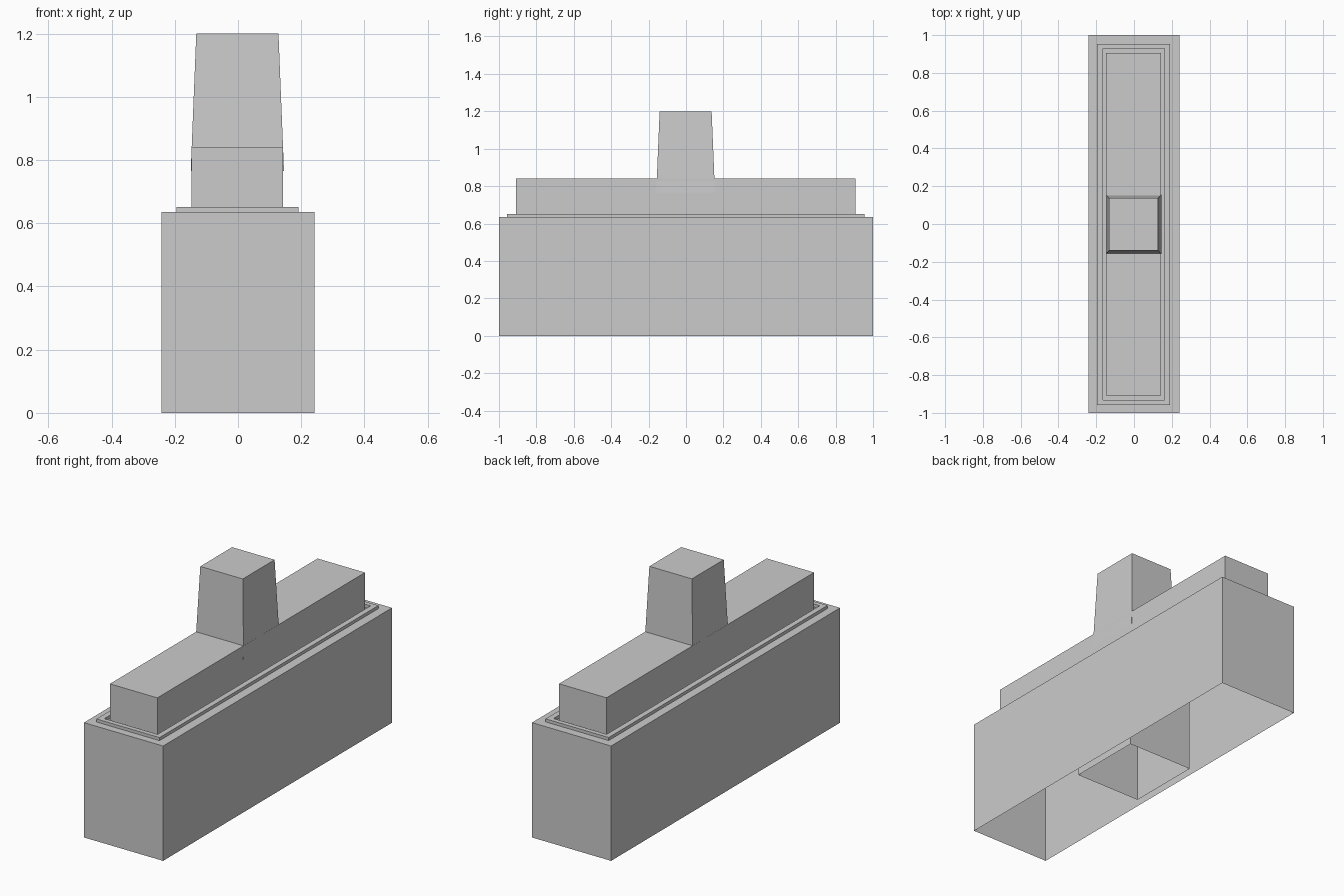
import bpy, bmesh

if "Cube" in bpy.data.objects:
    bpy.data.objects.remove(bpy.data.objects["Cube"])


def add_object(name, bm):
    mesh = bpy.data.meshes.new(name)
    bm.to_mesh(mesh)
    bm.free()
    obj = bpy.data.objects.new(name, mesh)
    bpy.context.collection.objects.link(obj)
    return obj


def ring_loft(name, rings, center=(0, 0), cap_top=True):
    """Loft rectangular rings given as (half_x, half_y, z); the first ring stays open."""
    bm = bmesh.new()
    loops = []
    for hx, hy, z in rings:
        loops.append([bm.verts.new((center[0] + sx * hx, center[1] + sy * hy, z))
                      for sx, sy in ((-1, -1), (1, -1), (1, 1), (-1, 1))])
    for a, b in zip(loops, loops[1:]):
        for i in range(4):
            j = (i + 1) % 4
            bm.faces.new((a[i], a[j], b[j], b[i]))
    if cap_top:
        bm.faces.new(loops[-1])
    return add_object(name, bm)


BODY_TOP = 0.635
OFFSET = (-0.002, -0.002)

# Hollow body, open underneath
ring_loft("body_shell", [(0.242, 1.0, 0), (0.242, 1.0, BODY_TOP)])

# Raised rim around the groove
ring_loft("raised_rim", [(0.193, 0.956, BODY_TOP), (0.193, 0.956, 0.652),
                         (0.163, 0.93, 0.652), (0.163, 0.93, BODY_TOP)],
          OFFSET, cap_top=False)

# Long bar on top
ring_loft("top_bar", [(0.145, 0.907, BODY_TOP), (0.145, 0.907, 0.84)], OFFSET)

# Tapered knob, slightly sunk into the bar
ring_loft("knob", [(0.1475, 0.157, 0.765), (0.13, 0.139, 1.2)], OFFSET)

# Square sleeve inside the body, open underneath
ring_loft("inner_sleeve", [(0.2, 0.21, 0), (0.2, 0.21, 0.62)])
